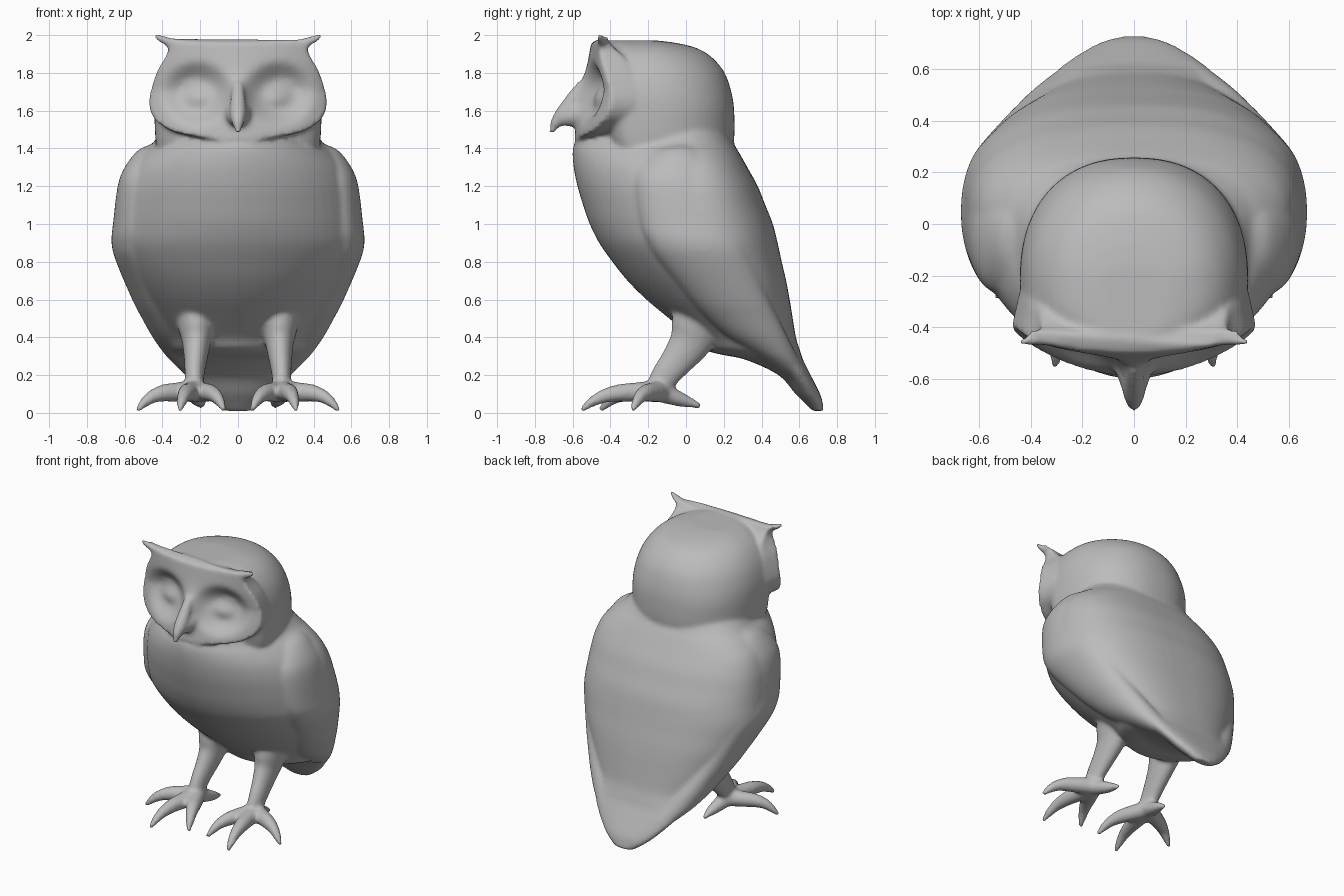
import bpy, bmesh, math
from mathutils import Vector

if "Cube" in bpy.data.objects:
    bpy.data.objects.remove(bpy.data.objects["Cube"])

grey = bpy.data.materials.new("plain grey")
grey.diffuse_color = (0.5, 0.5, 0.5, 1)
grey.use_nodes = True
grey.node_tree.nodes["Principled BSDF"].inputs["Base Color"].default_value = grey.diffuse_color
parts = []


def smooth(rows, k=5):
    """Catmull-Rom resampling of a list of equally long rows."""
    out = []
    for i in range(len(rows) - 1):
        a, b, c, d = (rows[max(i - 1, 0)], rows[i], rows[i + 1], rows[min(i + 2, len(rows) - 1)])
        for j in range(k):
            t = j / k
            out.append(tuple(.5 * (2 * q + (r - p) * t + (2 * p - 5 * q + 4 * r - s) * t * t
                                   + (3 * q - p - 3 * r + s) * t ** 3)
                             for p, q, r, s in zip(a, b, c, d)))
    return out + [tuple(rows[-1])]


def loft(name, rings):
    """Closed skin through a list of equally sized point rings."""
    bm = bmesh.new()
    vs = [[bm.verts.new(p) for p in r] for r in rings]
    n = len(vs[0])
    for a, b in zip(vs, vs[1:]):
        for i in range(n):
            bm.faces.new((a[i], a[(i + 1) % n], b[(i + 1) % n], b[i]))
    bm.faces.new(vs[0])
    bm.faces.new(vs[-1])
    bmesh.ops.recalc_face_normals(bm, faces=bm.faces[:])
    me = bpy.data.meshes.new(name)
    bm.to_mesh(me)
    bm.free()
    me.materials.append(grey)
    ob = bpy.data.objects.new(name, me)
    bpy.context.collection.objects.link(ob)
    parts.append(ob)


def oval(z, yf, yb, w, ym, ef=2.0, eb=2.0, cx=0.0, n=64):
    """Horizontal slice: front yf, back yb, half width w, widest at ym."""
    pts = []
    for i in range(n):
        t = 2 * math.pi * i / n
        c, s = math.cos(t), math.sin(t)
        e = 2 / (eb if s > 0 else ef)
        x = math.copysign(abs(c) ** e, c) * w
        y = abs(s) ** e * ((yb - ym) if s > 0 else (yf - ym)) + ym
        pts.append((cx + x, y, z))
    return pts


def tube(name, path, n=16, sx=1.0):
    """Round limb along (x, y, z, radius) points, squeezed in x by sx."""
    path = smooth(path, 4)
    P = [Vector(p[:3]) for p in path]
    rings = []
    for i, p in enumerate(P):
        d = P[min(i + 1, len(P) - 1)] - P[max(i - 1, 0)]
        q = d.to_track_quat('Z', 'Y')
        r = path[i][3]
        ring = []
        for k in range(n):
            a = 2 * math.pi * k / n
            o = q @ Vector((r * math.cos(a), r * math.sin(a), 0))
            o.x *= sx
            ring.append(p + o)
        rings.append(ring)
    loft(name, rings)


# body and tail: z, front, back, half width, widest y
body = [(1.50, -.54, .22, .40, -.1), (1.43, -.59, .25, .45, -.02), (1.38, -.60, .28, .515, .0),
        (1.3, -.595, .325, .588, .02), (1.2, -.575, .38, .63, .03), (1.1, -.545, .42, .648, .04),
        (1.0, -.51, .46, .658, .05), (.9, -.46, .485, .663, .07), (.8, -.39, .507, .635, .11),
        (.7, -.31, .53, .59, .17), (.6, -.21, .549, .53, .23), (.5, -.09, .565, .465, .3),
        (.4, .03, .582, .40, .37), (.34, .08, .60, .375, .43), (.31, .18, .61, .36, .48),
        (.28, .32, .62, .345, .52), (.2, .49, .66, .285, .59), (.1, .58, .71, .19, .65),
        (.05, .63, .724, .13, .68), (.01, .67, .73, .07, .70)]
loft("body", [oval(*r, 1.88, 2.45) for r in smooth(body)])

# skull
head = [(1.36, -.38, .23, .42), (1.45, -.42, .255, .437), (1.6, -.45, .255, .442),
        (1.7, -.45, .24, .434), (1.8, -.45, .205, .404), (1.88, -.45, .14, .352),
        (1.93, -.45, .06, .29), (1.958, -.45, -.05, .22), (1.972, -.44, -.16, .14)]
loft("head", [oval(*r, -.22, 3.2, 2.3 - max(0, r[0] - 1.6)) for r in smooth(head)])


# face disc with sunken sockets, closed eyes and a nose ridge
def face_y(x, z):
    x = abs(x)
    k = (1.97 - z) / .52
    y = -.50 - .09 * k + (.06 + .09 * min(1, 2 * k)) * (x / .47) ** 2
    r = math.hypot((x - .215) / .19, (z - 1.69) / .175)
    t = min(1, max(0, (1.08 - r) / .75))
    y += .075 * t * t * (3 - 2 * t)
    y -= .032 * math.exp(-((x - .21) / .10) ** 2 - ((z - 1.665) / .055) ** 2)
    return y - .05 * math.exp(-(x / .05) ** 2 - ((z - 1.66) / .1) ** 2)


widths = [(1.445, .10), (1.46, .21), (1.48, .31), (1.5, .37), (1.55, .44), (1.6, .468), (1.65, .474),
          (1.7, .465), (1.8, .435), (1.87, .395), (1.91, .372), (1.94, .375), (1.96, .415)]
face = []
for z, w in smooth(widths, 4):
    top = min(1, max(0, (z - 1.88) / .08))
    xs = [w * (i / 24 - 1) for i in range(49)]
    back = face_y(w, z) + .13 - .09 * top

    def lift(x):
        return z + .035 * top * (abs(x) / .42) ** 3
    face.append([(x, face_y(x, z), lift(x)) for x in xs]
                + [(x * (.94 + .06 * top), back, lift(x)) for x in reversed(xs)])
loft("face_disc", face)

# beak
tube("beak", [(0, -.545, 1.74, .03), (0, -.585, 1.68, .038), (0, -.625, 1.62, .042),
              (0, -.66, 1.57, .042), (0, -.692, 1.53, .03), (0, -.715, 1.478, .012)])
tube("beak_base", [(0, -.50, 1.60, .085), (0, -.59, 1.575, .065), (0, -.67, 1.555, .035)])

# wings: z, front, back, outer x
wing = [(1.425, -.08, .05, .45), (1.39, -.18, .10, .53), (1.3, -.25, .15, .60), (1.2, -.27, .19, .637),
        (1.0, -.24, .27, .662), (.9, -.20, .31, .67), (.8, -.14, .35, .645), (.6, .02, .44, .56),
        (.5, .11, .49, .508), (.4, .22, .54, .452), (.3, .37, .59, .38), (.22, .49, .64, .30)]
# toe tips relative to the ankle
toes = {"outer_toe": (.30, -.15), "middle_toe": (.078, -.42), "inner_toe": (-.155, -.32)}

for s, side in ((1, "right"), (-1, "left")):
    loft(side + "_wing", [oval(z, f, b, .12, (f + b) / 2, cx=s * (x - .12))
                          for z, f, b, x in smooth(wing)])
    tube(side + "_ear_tuft", [(s * .30, -.445, 1.945, .022), (s * .36, -.447, 1.962, .024),
                              (s * .41, -.452, 1.982, .02), (s * .445, -.458, 2.002, .010)])
    tube(side + "_leg", [(s * .22, .12, .58, .18), (s * .22, .06, .46, .145), (s * .22, .02, .37, .112),
                         (s * .225, -.045, .28, .09), (s * .23, -.10, .21, .078),
                         (s * .23, -.135, .15, .07), (s * .23, -.15, .08, .05)], sx=.68)
    for name, (dx, dy) in toes.items():
        def at(k, z, r):
            return (s * (.23 + dx * k), -.13 + dy * k, z, r)
        tube(side + "_" + name, [at(0, .115, .058), at(.3, .11, .053), at(.55, .105, .046),
                                 at(.75, .085, .036), at(.9, .05, .026), at(1.02, .01, .013)])
    tube(side + "_back_toe", [(s * .23, -.13, .11, .055), (s * .215, -.06, .082, .045),
                              (s * .20, .01, .058, .032), (s * .195, .08, .035, .013)])

# fuse all parts into one smooth sculpted skin
bpy.ops.object.select_all(action='DESELECT')
for ob in parts:
    ob.select_set(True)
bpy.context.view_layer.objects.active = parts[0]
bpy.ops.object.join()
owl = bpy.context.view_layer.objects.active
owl.name = "owl"
rm = owl.modifiers.new("fuse", 'REMESH')
rm.mode = 'VOXEL'
rm.voxel_size = .0125
rm.use_smooth_shade = True
sm = owl.modifiers.new("soften", 'SMOOTH')
sm.factor = .5
sm.iterations = 10
for m in ("fuse", "soften"):
    bpy.ops.object.modifier_apply(modifier=m)
bpy.ops.object.shade_smooth()
